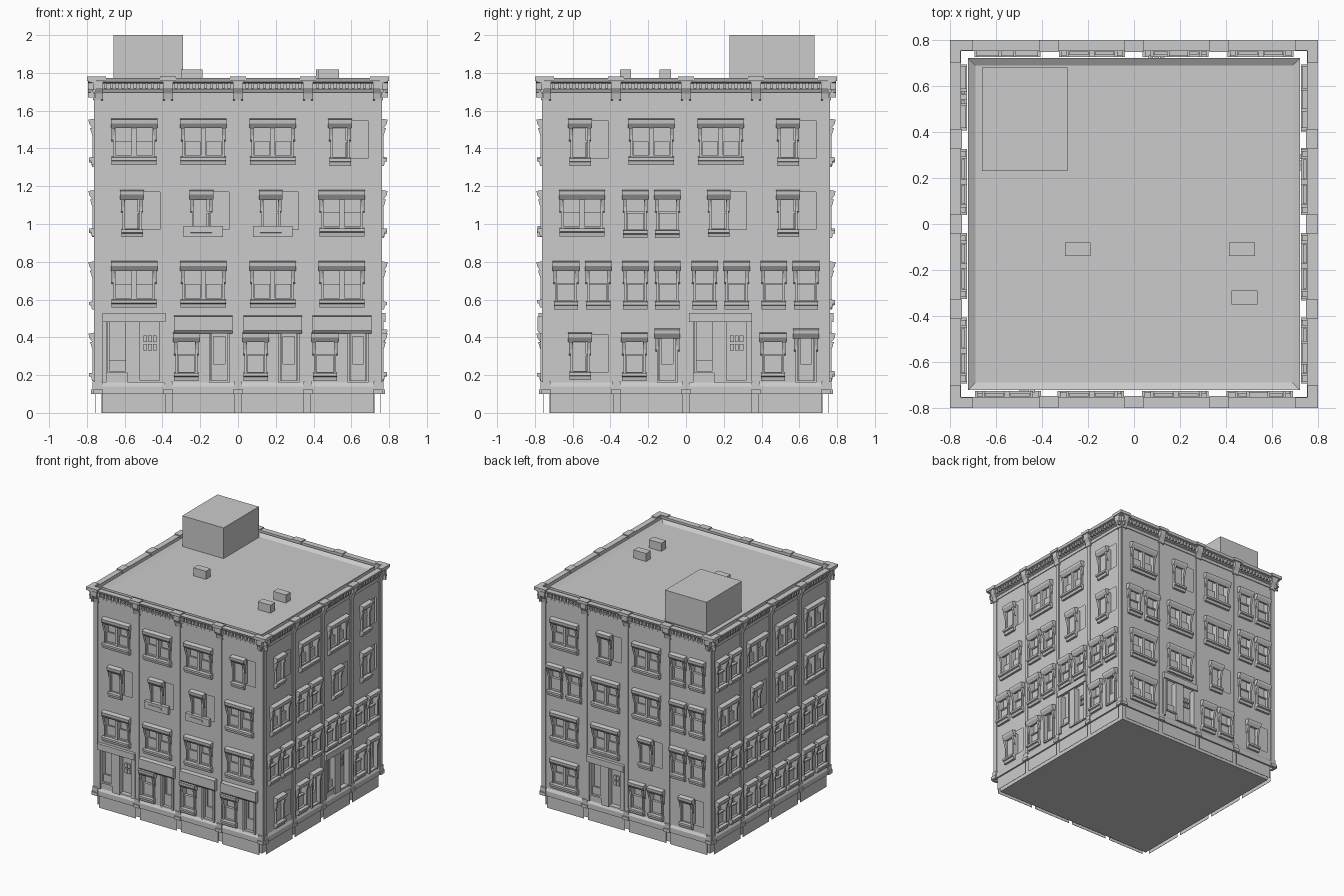
import bpy, bmesh
from mathutils import Matrix
from math import pi

if "Cube" in bpy.data.objects:
    bpy.data.objects.remove(bpy.data.objects["Cube"])

stone = bpy.data.materials.new("stone_grey")
stone.diffuse_color = (0.6, 0.6, 0.61, 1)
stone.use_nodes = True
stone.node_tree.nodes["Principled BSDF"].inputs["Base Color"].default_value = stone.diffuse_color
parts = {}          # part name -> bmesh
W = 0.755           # distance of the facade skin from the centre
F0, FH, PITCH = 0.16, 0.3775, 0.367
side = 0            # facade being built: front, right, back, left


def bm_for(name):
    return parts.setdefault(name, bmesh.new())


def place(u, d, z):
    return Matrix.Rotation(side * pi / 2, 4, 'Z') @ Matrix.Translation((u, -d, z)).to_translation()


def prism(name, profile, u0, u1):
    """Sweep a (distance, height) profile along the facade from u0 to u1."""
    bm = bm_for(name)
    a = [bm.verts.new(place(u0, d, z)) for d, z in profile]
    b = [bm.verts.new(place(u1, d, z)) for d, z in profile]
    n = len(profile)
    bm.faces.new(a)
    bm.faces.new(b[::-1])
    for i in range(n):
        bm.faces.new((a[i], b[i], b[(i + 1) % n], a[(i + 1) % n]))


def box(name, u0, u1, z0, z1, d0, d1):
    prism(name, [(d0, z0), (d1, z0), (d1, z1), (d0, z1)], u0, u1)


def skin(name, u0, u1, z0, z1, holes):
    """Flat wall sheet with rectangular openings."""
    bm = bm_for(name)
    us = sorted({u0, u1} | {v for h in holes for v in h[:2]})
    zs = sorted({z0, z1} | {v for h in holes for v in h[2:]})
    for a, b in zip(us, us[1:]):
        for c, e in zip(zs, zs[1:]):
            um, zm = (a + b) / 2, (c + e) / 2
            if any(h[0] < um < h[1] and h[2] < zm < h[3] for h in holes):
                continue
            bm.faces.new([bm.verts.new(place(u, W, z)) for u, z in ((a, c), (b, c), (b, e), (a, e))])


def hood(u0, u1, z, top=0.26):
    t = z + top
    prism("window_hoods", [(W, t - .045), (W + .016, t - .045), (W + .034, t - .02),
                           (W + .036, t), (W, t + .006)], u0 - .018, u1 + .018)
    for u in (u0 - .004, u1 + .004):    # brackets under the hood
        prism("hood_brackets", [(W, t - .115), (W + .01, t - .105), (W + .028, t - .045), (W, t - .045)],
              u - .009, u + .009)


def sill(u0, u1, z):
    prism("window_sills", [(W, z), (W + .018, z), (W + .022, z + .02), (W + .034, z + .024),
                           (W + .034, z + .04), (W, z + .044)], u0, u1)


def frame(u0, u1, z0, z1, t=.012):
    for u in (u0, u1):
        box("window_jambs", u - t / 2, u + t / 2, z0, z1, W - .03, W + .016)
    box("window_jambs", u0, u1, z0, z0 + t, W - .03, W + .01)


def window(c, w, z, bottom=.05):
    """Framed sash window with hood and sill."""
    a, b = c - w / 2, c + w / 2
    frame(a, b, z + bottom, z + .25)
    hood(a, b, z)
    sill(a - .012, b + .012, z + bottom - .035)
    box("lower_sashes", a + .008, b - .008, z + bottom + .012, z + .14, W - .022, W - .008)
    box("sash_rails", a, b, z + .14, z + .15, W - .022, W)


def door(u0, u1, z, h):
    frame(u0, u1, z, z + h)
    box("door_leaves", u0 + .008, u1 - .008, z, z + .1, W - .03, W - .015)
    box("door_leaves", u0 + .008, u0 + .02, z + .1, z + h, W - .03, W - .015)
    box("door_leaves", u1 - .02, u1 - .008, z + .1, z + h, W - .03, W - .015)
    box("door_leaves", u0 + .008, u1 - .008, z + h - .02, z + h, W - .03, W - .015)


def bay(kind, c, z):
    """Add one bay's details; return the wall openings it needs."""
    if kind == 'A':         # paired window under one hood
        for s in (-1, 1):
            a, b = sorted((c + s * .006, c + s * .105))
            frame(a, b, z + .06, z + .25)
            box("lower_sashes", a + .008, b - .008, z + .065, z + .145, W - .02, W - .006)
        hood(c - .105, c + .105, z)
        sill(c - .12, c + .12, z + .02)
        return [(c - .105, c + .105, z + .06, z + .255)]
    if kind in 'BP':        # single window with an offset opening, P adds a flower box
        window(c - .01, .09, z)
        if kind == 'P':
            box("flower_boxes", c - .105, c + .105, z + .015, z + .075, W, W + .03)
        return [(c + .02, c + .137, z + .055, z + .255)]
    if kind == 'C':         # two separate narrow windows
        for s in (-.085, .085):
            window(c + s, .105, z, .045)
        return [(c + s - .05, c + s + .05, z + .045, z + .255) for s in (-.085, .085)]
    if kind == 'D':         # entrance with raised surround
        for a, b in ((-.167, -.145), (-.035, .02), (.145, .167)):
            box("entrance_surround", c + a, c + b, z, z + .32, W, W + .014)
        box("entrance_surround", c - .167, c + .167, z + .32, z + .37, W, W + .025)
        frame(c - .135, c - .04, z + .05, z + .32)
        box("lower_sashes", c - .13, c - .045, z + .05, z + .12, W - .02, W - .006)
        frame(c + .025, c + .14, z, z + .32)
        for i in range(3):      # small door panes
            for j in range(2):
                box("door_panes", c + .05 + i * .025, c + .07 + i * .025,
                    z + .17 + j * .045, z + .205 + j * .045, W - .035, W - .022)
        return [(c - .135, c - .04, z + .05, z + .32), (c + .025, c + .14, z, z + .32)]
    # shopfront S (with fascia board) or E (with hoods)
    window(c - .09, .105, z, .045)
    door(c + .035, c + .135, z, .265)
    if kind == 'S':
        prism("shop_fascia", [(W, z + .26), (W + .02, z + .26), (W + .032, z + .275),
                              (W + .032, z + .35), (W, z + .355)], c - .155, c + .155)
    else:
        hood(c + .035, c + .135, z, .28)
    return [(c - .14, c - .04, z + .045, z + .255), (c + .035, c + .135, z, z + .265)]


# Bays per facade, bottom floor first, left to right seen from outside
layout = [["DSSS", "AAAA", "BPPA", "AAAB"],
          ["BEDE", "CCCC", "ACBB", "BAAB"],
          ["ADCB", "AABC", "CAAC", "ABAC"],
          ["CCCC", "CCCC", "ABAA", "CAAA"]]
for side, floors in enumerate(layout):
    for r, row in enumerate(floors):
        for i, kind in enumerate(row):
            c, z = (i - 1.5) * PITCH, F0 + r * FH
            u0 = -W if i == 0 else c - PITCH / 2
            u1 = W if i == 3 else c + PITCH / 2
            skin("facade_walls", u0, u1, z, z + FH, bay(kind, c, z))
    # base plates, plinth moulding, frieze and cornice
    for i in range(4):
        c = (i - 1.5) * PITCH
        box("base_plates", c - .167, c + .167, 0, .1, W - .002, W)
    prism("plinth_moulding", [(W - .003, .1), (W + .012, .1), (W + .012, .14), (W, F0), (W - .003, F0)], -W, W)
    top = F0 + 4 * FH
    prism("cornice", [(W - .003, top), (W + .006, top), (W + .006, 1.695), (W + .014, 1.7), (W + .014, 1.71),
                      (W + .006, 1.715), (W + .006, 1.745), (W + .035, 1.752),
                      (W + .043, 1.772), (W - .003, 1.772)], -W - .04, W + .04)
    for i in range(48):
        u = (i - 23.5) * .0312
        box("dentils", u - .008, u + .008, 1.717, 1.746, W, W + .026)
    # pilasters with foot blocks and capitals
    for i in range(5):
        c = (i - 2) * .37
        half = .016
        box("pilasters", c - half, c + half, F0, top, W, W + .007)
        box("pilaster_feet", c - .026, c + .026, .1, .125, W, W + .022)
        box("pilaster_feet", c - .022, c + .022, .125, .165, W, W + .014)
        prism("capitals", [(W, 1.655), (W + .012, 1.66), (W + .018, 1.69), (W + .036, 1.72),
                           (W + .036, 1.757), (W, 1.757)], c - .026, c + .026)
        if abs(c) < .7:
            box("capital_caps", c - .042, c + .042, 1.757, 1.78, W - .008, W + .045)

# Corner cap blocks
for side in range(4):
    box("corner_caps", .7, .8, 1.757, 1.781, .7 + .055, .8)
    box("corner_caps", .755, .8, 1.757, 1.781, .7, .755)

# Inner core, parapet and roof equipment
side = 0
box("building_core", -.722, .722, 0, 1.752, -.722, .722)
for side in range(4):
    prism("roof_parapet", [(.69, 1.752), (.722, 1.772), (.722, 1.752)], -.722, .722)
side = 0
box("roof_stairhouse", -.66, -.29, 1.752, 2.0, -.68, -.23)
for x, y in ((-.245, -.11), (.47, -.11), (.48, -.32)):
    box("roof_vents", x - .056, x + .056, 1.752, 1.817, -y - .03, -y + .03)

for name, bm in parts.items():
    if name != "facade_walls":
        bmesh.ops.recalc_face_normals(bm, faces=bm.faces)
    else:
        bmesh.ops.remove_doubles(bm, verts=bm.verts, dist=1e-5)
    me = bpy.data.meshes.new(name)
    bm.to_mesh(me)
    bm.free()
    ob = bpy.data.objects.new(name, me)
    bpy.context.collection.objects.link(ob)
    if name not in ("building_core", "roof_stairhouse", "door_panes"):
        me.materials.append(stone)
